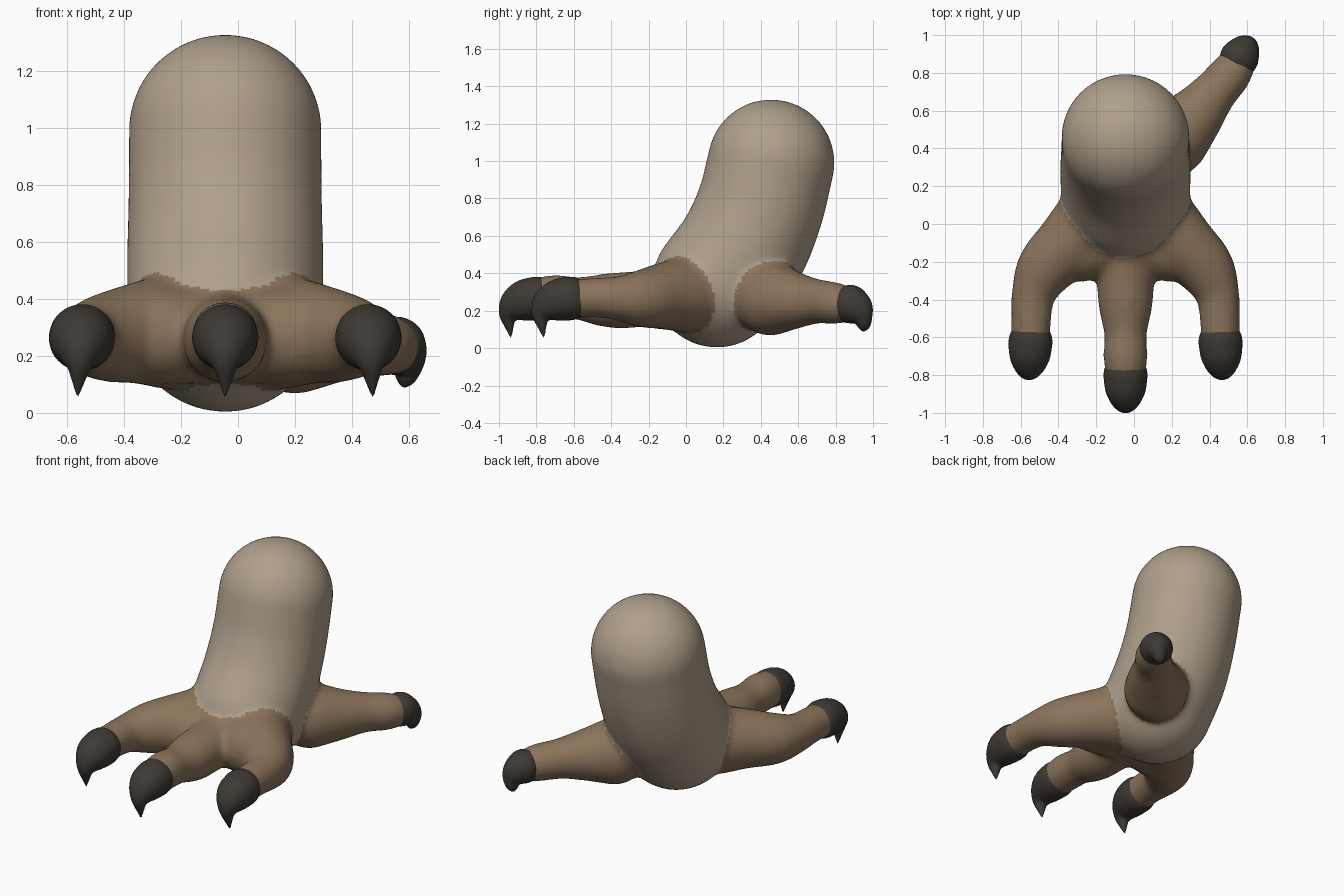
import bpy
import bmesh
from mathutils import Vector, Matrix

cube = bpy.data.objects.get("Cube")
if cube:
    bpy.data.objects.remove(cube, do_unlink=True)

MID = -0.045  # centre line of the leg and the front toes


def material(name, rgb):
    mat = bpy.data.materials.new(name)
    mat.use_nodes = True
    mat.diffuse_color = (*rgb, 1)
    bsdf = next(n for n in mat.node_tree.nodes if n.type == 'BSDF_PRINCIPLED')
    bsdf.inputs["Base Color"].default_value = (*rgb, 1)
    return mat


leg_skin = material("pale skin", (0.43, 0.35, 0.26))
toe_skin = material("brown skin", (0.26, 0.175, 0.105))
claw_horn = material("dark horn", (0.048, 0.041, 0.034))


def chain(points):
    """Smooth path through (x, y, z, radius) points, as a dense list of balls."""
    pts = [Vector(p) for p in points]
    pts = [2 * pts[0] - pts[1]] + pts + [2 * pts[-1] - pts[-2]]
    balls = []
    for a, b, c, d in zip(pts, pts[1:], pts[2:], pts[3:]):
        steps = max(4, int((c - b).length / (min(b.w, c.w) * 0.15)))
        steps = min(steps, 24)
        for i in range(steps):
            t = i / steps
            balls.append(b + (c - a) * t / 2
                         + (a - b * 2.5 + c * 2 - d / 2) * t ** 2
                         + (b * 3 - a - c * 3 + d) / 2 * t ** 3)
    return balls + [pts[-2]]


def flesh(name, balls, voxel, smoothing, mats):
    """Fuse balls into one smooth mesh object."""
    bm = bmesh.new()
    for b in balls:
        place = Matrix.Translation(b.to_3d())
        bmesh.ops.create_icosphere(bm, subdivisions=4 if b.w > 0.25 else 3,
                                   radius=max(b.w, 0.006), matrix=place)
    mesh = bpy.data.meshes.new(name)
    bm.to_mesh(mesh)
    bm.free()
    obj = bpy.data.objects.new(name, mesh)
    bpy.context.collection.objects.link(obj)
    fuse = obj.modifiers.new("Fuse", 'REMESH')
    fuse.mode = 'VOXEL'
    fuse.voxel_size = voxel
    relax = obj.modifiers.new("Relax", 'SMOOTH')
    relax.factor = 0.5
    relax.iterations = smoothing
    graph = bpy.context.evaluated_depsgraph_get()
    result = bpy.data.meshes.new_from_object(obj.evaluated_get(graph))
    obj.modifiers.clear()
    obj.data = result
    bpy.data.meshes.remove(mesh)
    result.name = name
    result.materials.clear()
    for m in mats:
        result.materials.append(m)
    for p in result.polygons:
        p.use_smooth = True
        p.material_index = 0
    return obj


# Leg: thick rounded column leaning back
leg = chain([(MID, 0.165, 0.347, 0.345), (MID, 0.3, 0.53, 0.347),
             (MID, 0.395, 0.75, 0.342), (MID, 0.455, 0.99, 0.34)])

# Front toes: one in the middle, one on each side
toes = chain([(MID, 0.0, 0.28, 0.18), (MID, -0.2, 0.265, 0.155),
              (MID, -0.4, 0.255, 0.148), (MID, -0.57, 0.265, 0.115),
              (MID, -0.7, 0.275, 0.118), (MID, -0.81, 0.265, 0.106)])
for side in (1, -1):
    toes += chain([(MID + side * x, y, z, r) for x, y, z, r in (
        (0.19, 0.0, 0.285, 0.205), (0.3, -0.11, 0.28, 0.18),
        (0.42, -0.23, 0.265, 0.155), (0.485, -0.36, 0.265, 0.118),
        (0.497, -0.48, 0.27, 0.108), (0.503, -0.63, 0.265, 0.104))])
    # Web between neighbouring toes
    toes += chain([(MID + side * 0.1, -0.1, 0.27, 0.17),
                   (MID + side * 0.23, -0.135, 0.27, 0.172)])

# Back toe
toes += chain([(0.2, 0.45, 0.265, 0.2), (0.32, 0.57, 0.255, 0.155),
               (0.42, 0.69, 0.25, 0.122), (0.51, 0.795, 0.24, 0.113),
               (0.56, 0.875, 0.23, 0.09)])

foot = flesh("leg_and_toes", leg + toes, 0.018, 15, [leg_skin, toe_skin])


def gap(point, balls):
    return min((point - b.to_3d()).length - b.w for b in balls)


# Brown wherever the toes stand out from the leg
for face in foot.data.polygons:
    c = face.center
    if gap(c, toes) < gap(c, leg) + 0.004:
        face.material_index = 1

# Front claws: rounded base, hooked down to a point
hook = [(0.0, 0.265, 0.118), (-0.06, 0.257, 0.11), (-0.115, 0.232, 0.083),
        (-0.15, 0.185, 0.05), (-0.146, 0.125, 0.027), (-0.136, 0.062, 0.007)]
for name, x, lean, y in (("middle_claw", MID, 0, -0.8),
                         ("left_claw", MID + 0.503, 0.015, -0.625),
                         ("right_claw", MID - 0.503, -0.015, -0.625)):
    balls = chain([(x + lean * i / 5, y + dy, z, r)
                   for i, (dy, z, r) in enumerate(hook)])
    flesh(name, balls, 0.008, 5, [claw_horn])

# Back claw: shorter and blunter
flesh("back_claw", chain([(0.557, 0.878, 0.235, 0.104), (0.58, 0.915, 0.215, 0.084),
                          (0.597, 0.94, 0.18, 0.058), (0.592, 0.95, 0.135, 0.04),
                          (0.585, 0.95, 0.105, 0.018)]), 0.008, 5, [claw_horn])
